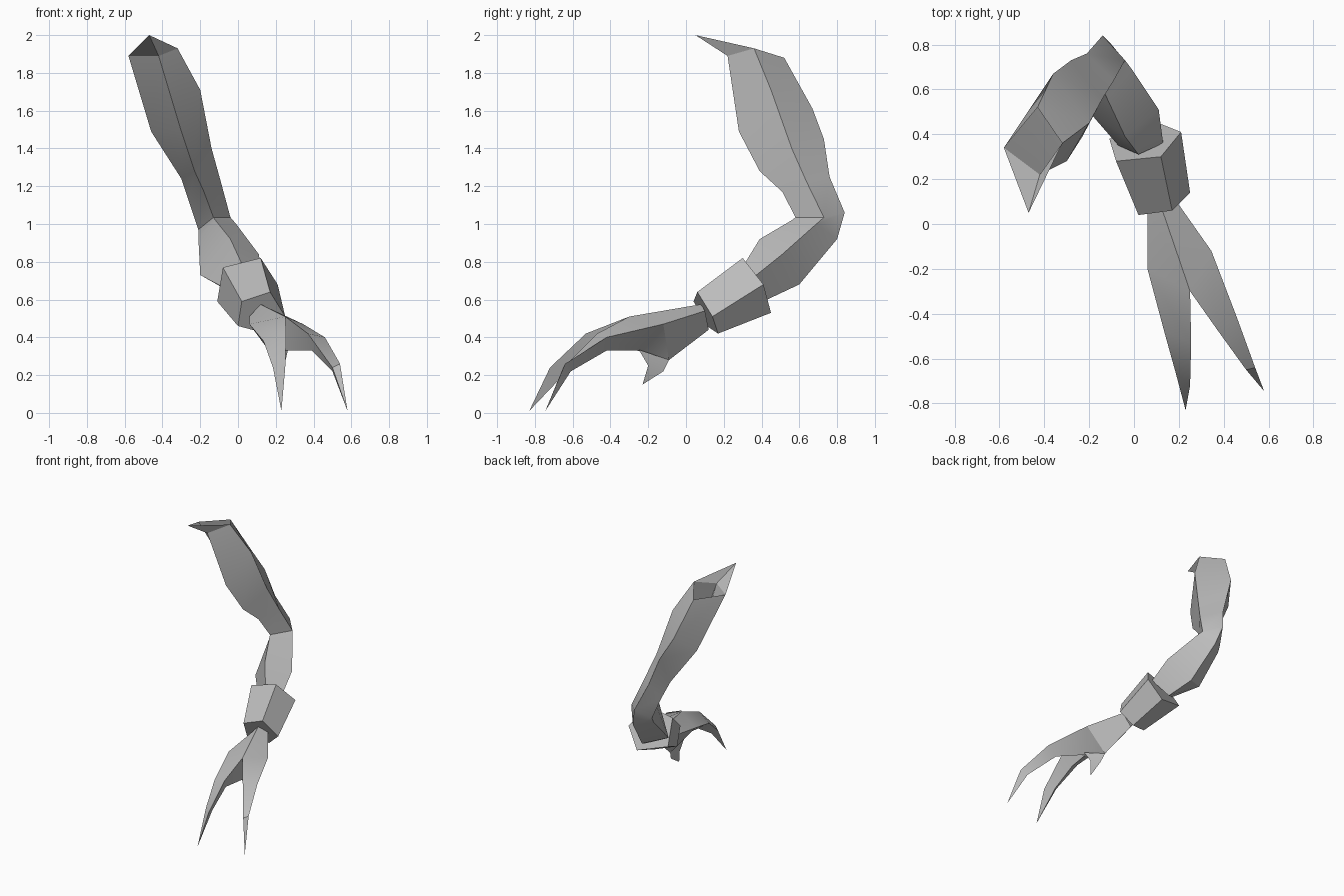
import bpy, bmesh, math

if "Cube" in bpy.data.objects:
    bpy.data.objects.remove(bpy.data.objects["Cube"])

grey = bpy.data.materials.new("plain_grey")
grey.diffuse_color = (0.5, 0.5, 0.5, 1)
grey.use_nodes = True
grey.node_tree.nodes["Principled BSDF"].inputs["Base Color"].default_value = grey.diffuse_color


def finish(name, bm):
    """Turn a bmesh into a shaded, coloured object."""
    bmesh.ops.remove_doubles(bm, verts=bm.verts, dist=0.0005)
    bmesh.ops.recalc_face_normals(bm, faces=bm.faces)
    mesh = bpy.data.meshes.new(name)
    bm.to_mesh(mesh)
    bm.free()
    mesh.materials.append(grey)
    ob = bpy.data.objects.new(name, mesh)
    bpy.context.collection.objects.link(ob)
    bpy.ops.object.select_all(action='DESELECT')
    ob.select_set(True)
    bpy.context.view_layer.objects.active = ob
    bpy.ops.object.shade_smooth_by_angle(angle=math.radians(30))


def face(bm, *points):
    bm.faces.new([bm.verts.new(p) for p in points])


def loft(bm, rings, skip=()):
    """Join matching rings with quads, leaving out the sides in skip."""
    for a, b in zip(rings, rings[1:]):
        n = len(a)
        for i in range(n):
            if i not in skip:
                j = (i + 1) % n
                face(bm, a[i], a[j], b[j], b[i])


def spike(bm, ring, tip):
    for i in range(len(ring)):
        face(bm, ring[i], ring[(i + 1) % len(ring)], tip)


# Arm: four-sided tube, each ring runs right, front, left, back
arm = [
    [(-.32, .36, 1.93), (-.42, .22, 1.89), (-.58, .34, 1.89), (-.43, .52, 1.88)],
    [(-.20, .45, 1.71), (-.30, .28, 1.49), (-.46, .52, 1.49), (-.36, .67, 1.61)],
    [(-.14, .56, 1.40), (-.23, .39, 1.28), (-.30, .62, 1.24), (-.28, .73, 1.45)],
    [(-.09, .64, 1.22), (-.18, .51, 1.17), (-.26, .68, 1.12), (-.21, .76, 1.25)],
    [(-.04, .73, 1.035), (-.13, .58, 1.035), (-.21, .72, .97), (-.14, .84, 1.06)],
    [(-.01, .69, 1.00), (-.12, .56, 1.02), (-.21, .70, .93), (-.10, .80, .92)],
    [(.11, .51, .84), (-.04, .39, .92), (-.20, .50, .73), (-.04, .60, .68)],
    [(.13, .36, .72), (.02, .31, .79), (-.07, .35, .66), (.03, .43, .60)],
]
bm = bmesh.new()
loft(bm, arm)
# pointed shoulder lip on the open end
lip = (-.47, .05, 2.0)
face(bm, lip, arm[0][0], arm[0][1])
face(bm, lip, arm[0][1], arm[0][2])
finish("arm", bm)

# Wrist cuff: closed five-sided block
cuff = [
    [(.12, .30, .82), (.21, .41, .68), (.11, .45, .53), (-.11, .38, .59), (-.08, .28, .77)],
    [(.17, .06, .64), (.25, .14, .51), (.15, .17, .42), (0, .11, .46), (.02, .04, .59)],
]
bm = bmesh.new()
loft(bm, cuff)
face(bm, *cuff[0])
face(bm, *cuff[1])
finish("wrist_cuff", bm)

# Hand: palm corners
w_left, w_top, w_right, w_low = (.06, .07, .51), (.12, .08, .575), (.19, .10, .54), (.13, .12, .44)
left, fork, right = (.06, -.20, .47), (.25, -.30, .51), (.345, -.12, .47)
heel, web = (.20, -.09, .28), (.24, -.26, .33)
bm = bmesh.new()
face(bm, w_left, w_top, fork, left)
face(bm, w_top, w_right, right, fork)
face(bm, w_left, left, heel, w_low)
face(bm, w_right, w_low, heel, right)
face(bm, left, web, heel)
face(bm, right, heel, web)

# Two three-sided claws: outer, upper inner and under edges
claws = [
    ([(left, fork, web),
      ((.135, -.48, .38), (.255, -.53, .42), (.21, -.45, .33)),
      ((.185, -.66, .24), (.25, -.72, .24), (.22, -.63, .22))], (.23, -.83, .01)),
    ([(right, fork, web),
      ((.46, -.42, .40), (.37, -.47, .42), (.39, -.42, .33)),
      ((.54, -.64, .26), (.50, -.65, .24), (.50, -.61, .22))], (.58, -.745, .01)),
]
for rings, tip in claws:
    # the first ring's inner side is shared by both claws
    loft(bm, rings)
    spike(bm, rings[-1], tip)

# Short thumb claw under the palm
thumb = [[heel, (.19, -.25, .335), (.265, -.25, .335)],
         [(.215, -.12, .22), (.195, -.20, .25), (.245, -.20, .25)]]
loft(bm, thumb)
spike(bm, thumb[1], (.22, -.23, .15))
finish("clawed_hand", bm)
